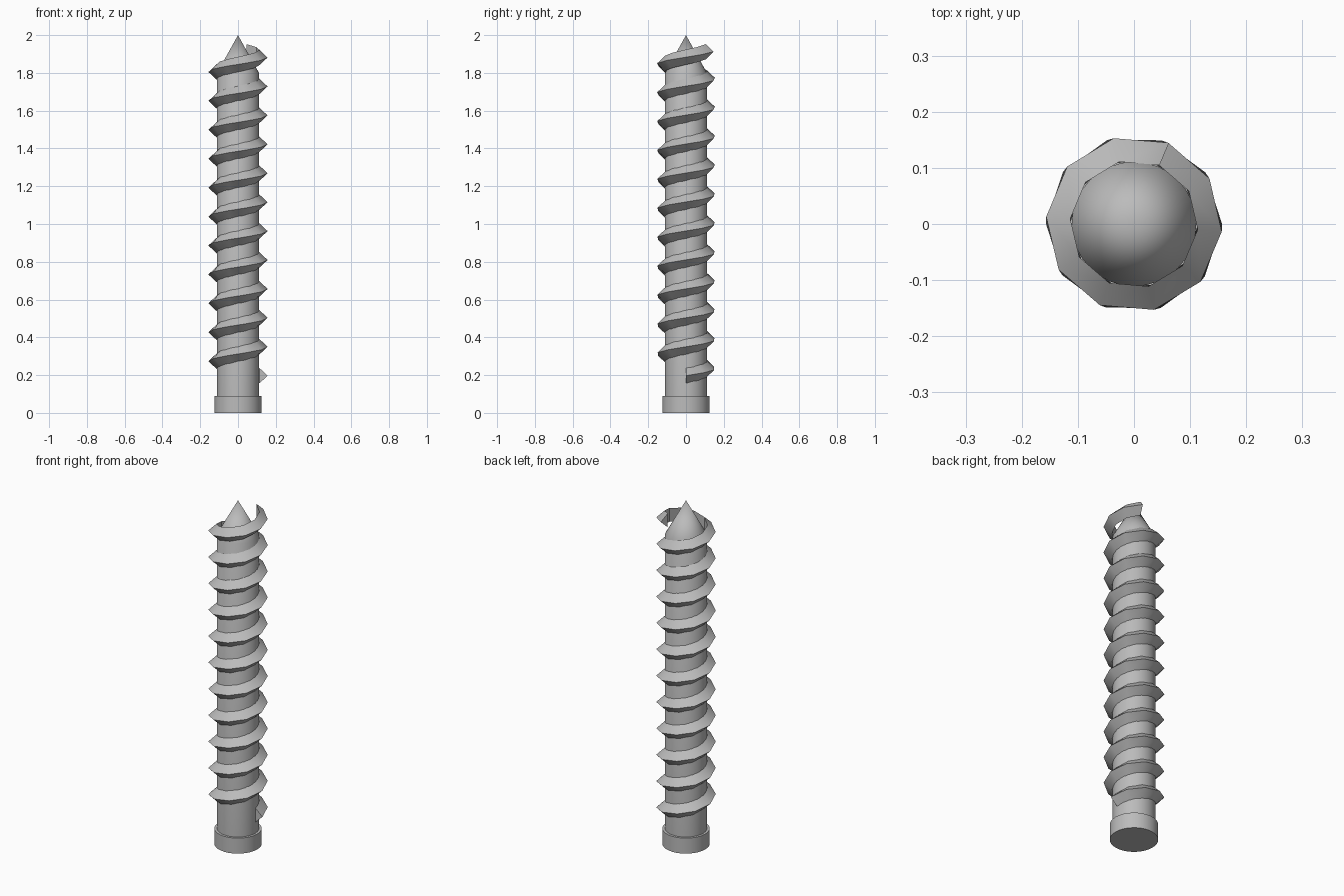
import bpy, bmesh, math
from mathutils import Vector

cube = bpy.data.objects.get("Cube")
if cube:
    bpy.data.objects.remove(cube, do_unlink=True)

grey = bpy.data.materials.new("steel_grey")
grey.use_nodes = True
colour = (0.5, 0.5, 0.5, 1)
grey.diffuse_color = colour
grey.node_tree.nodes["Principled BSDF"].inputs["Base Color"].default_value = colour


def finish(name, bm):
    bmesh.ops.recalc_face_normals(bm, faces=bm.faces)
    mesh = bpy.data.meshes.new(name)
    bm.to_mesh(mesh)
    bm.free()
    mesh.materials.append(grey)
    obj = bpy.data.objects.new(name, mesh)
    bpy.context.collection.objects.link(obj)
    bpy.ops.object.select_all(action="DESELECT")
    obj.select_set(True)
    bpy.context.view_layer.objects.active = obj
    bpy.ops.object.shade_smooth_by_angle(angle=math.radians(30))


def lathe(name, profile, sides=32):
    """Spin a (radius, height) profile around the z axis."""
    bm = bmesh.new()
    verts = [bm.verts.new((r, 0, z)) for r, z in profile]
    edges = [bm.edges.new(pair) for pair in zip(verts, verts[1:])]
    bmesh.ops.spin(bm, geom=verts + edges, cent=(0, 0, 0), axis=(0, 0, 1),
                   angle=math.tau, steps=sides)
    bmesh.ops.remove_doubles(bm, verts=bm.verts, dist=0.0001)
    finish(name, bm)


def helix(name, section, start, pitch, turns, steps):
    """Sweep a closed (radius, height) section up a right-handed helix."""
    bm = bmesh.new()
    rings = []
    for i in range(steps + 1):
        turn = turns * i / steps
        a = turn * math.tau
        rings.append([bm.verts.new(Vector((r * math.cos(a), r * math.sin(a),
                                           start + pitch * turn + z)))
                      for r, z in section])
    n = len(section)
    for low, high in zip(rings, rings[1:]):
        for j in range(n):
            k = (j + 1) % n
            bm.faces.new((low[j], low[k], high[k], high[j]))
    bm.faces.new(rings[0])
    bm.faces.new(rings[-1])
    finish(name, bm)


# Collar at the base
lathe("base_collar", [(0, 0), (0.125, 0), (0.125, 0.09), (0, 0.09)])

# Shaft with its pointed tip
lathe("shaft", [(0, 0.05), (0.111, 0.05), (0.111, 1.8), (0, 2)])

# Triangular thread, about ten facets per turn
helix("thread", [(0.114, -0.04), (0.157, 0), (0.114, 0.04)],
      start=0.197, pitch=0.1533, turns=11.186, steps=112)
